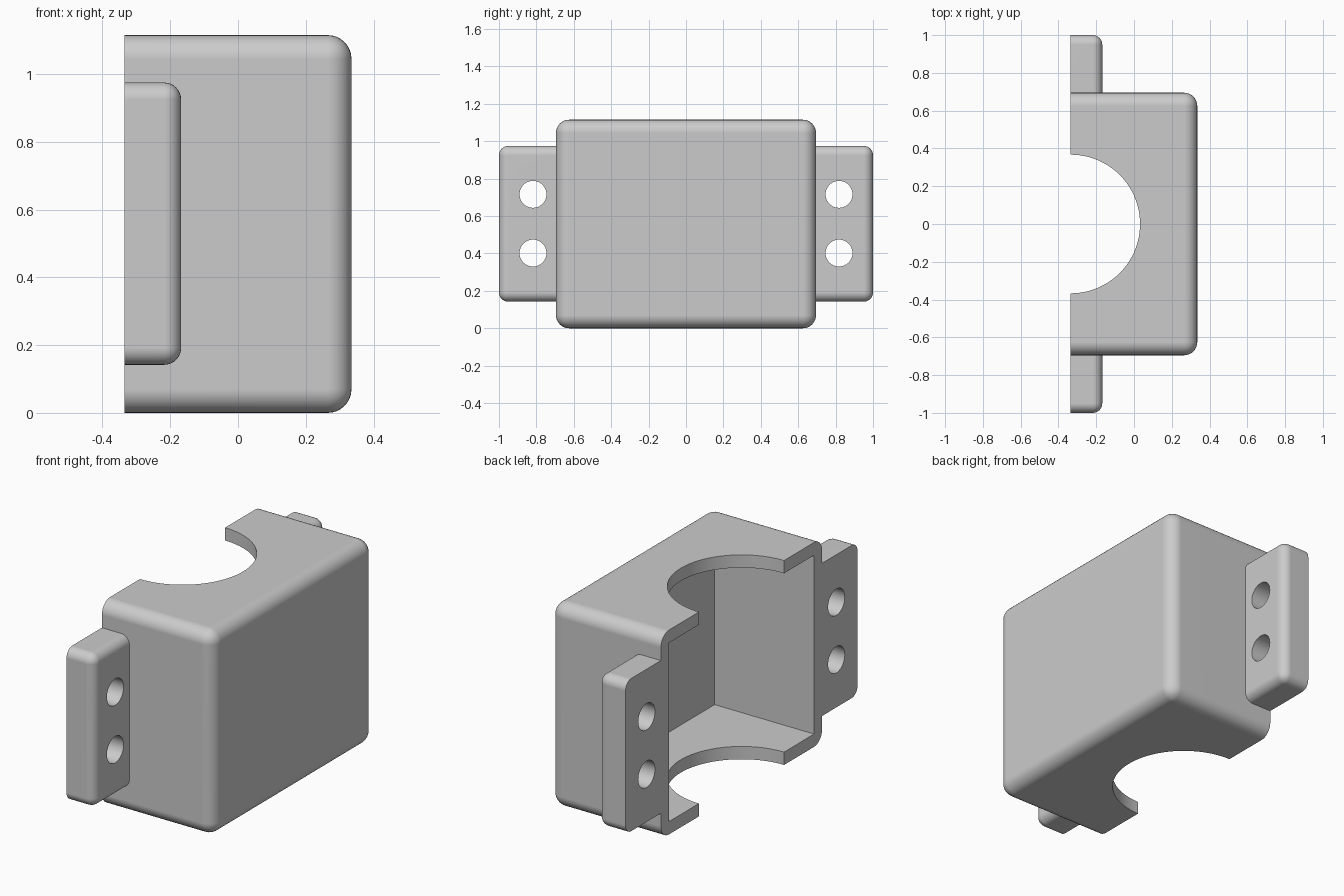
import bpy
import bmesh
import math
from mathutils import Matrix, Vector

default = bpy.data.objects.get("Cube")
if default:
    bpy.data.objects.remove(default, do_unlink=True)

# Overall sizes
BACK, FRONT = -0.335, 0.335
HALF_Y, HEIGHT = 0.695, 1.115
WALL = 0.07

grey = bpy.data.materials.new("light grey")
grey.use_nodes = True
colour = (0.6, 0.6, 0.6, 1)
grey.diffuse_color = colour
grey.node_tree.nodes["Principled BSDF"].inputs["Base Color"].default_value = colour


def to_object(name, bm):
    bmesh.ops.recalc_face_normals(bm, faces=bm.faces)
    mesh = bpy.data.meshes.new(name)
    bm.to_mesh(mesh)
    bm.free()
    mesh.materials.append(grey)
    obj = bpy.data.objects.new(name, mesh)
    bpy.context.collection.objects.link(obj)
    return obj


def box(name, low, high, radius=0, keep_sharp=None):
    """Box between two corners; edges not matched by keep_sharp are rounded."""
    low, high = Vector(low), Vector(high)
    bm = bmesh.new()
    bmesh.ops.create_cube(bm, size=1)
    bmesh.ops.scale(bm, vec=high - low, verts=bm.verts)
    bmesh.ops.translate(bm, vec=(low + high) / 2, verts=bm.verts)
    if radius:
        edges = [e for e in bm.edges if not keep_sharp(e)]
        bmesh.ops.bevel(bm, geom=edges, offset=radius, segments=8,
                        profile=0.5, affect='EDGES', clamp_overlap=True)
    return to_object(name, bm)


def cylinder(name, centre, radius, depth, sides, along_x=False):
    bm = bmesh.new()
    turn = Matrix.Rotation(math.pi / 2, 4, 'Y') if along_x else Matrix()
    bmesh.ops.create_cone(bm, cap_ends=True, segments=sides, radius1=radius,
                          radius2=radius, depth=depth,
                          matrix=Matrix.Translation(centre) @ turn)
    return to_object(name, bm)


def cut(obj, cutters):
    """Subtract the cutters, bake the result and remove the cutters."""
    for c in cutters:
        c.hide_render = True
        mod = obj.modifiers.new("cut", 'BOOLEAN')
        mod.operation, mod.solver, mod.object = 'DIFFERENCE', 'EXACT', c
    graph = bpy.context.evaluated_depsgraph_get()
    mesh = bpy.data.meshes.new_from_object(obj.evaluated_get(graph))
    obj.modifiers.clear()
    obj.data = mesh
    for c in cutters:
        bpy.data.objects.remove(c, do_unlink=True)


def finish(obj):
    bpy.ops.object.select_all(action='DESELECT')
    obj.select_set(True)
    bpy.context.view_layer.objects.active = obj
    bpy.ops.object.shade_smooth_by_angle(angle=math.radians(30))
    mod = obj.modifiers.new("flat_panels", 'WEIGHTED_NORMAL')
    mod.keep_sharp = True


def on_plane(edge, axis, value):
    return all(abs(v.co[axis] - value) < 1e-4 for v in edge.verts)


# Hollow housing, open on one side, with a round bore through top and bottom
housing = box("housing", (BACK, -HALF_Y, 0), (FRONT, HALF_Y, HEIGHT), 0.07,
              lambda e: on_plane(e, 0, BACK))
cavity = box("cavity_cutter", (BACK - 0.2, WALL - HALF_Y, WALL),
             (FRONT - WALL, HALF_Y - WALL, HEIGHT - WALL))
bore = cylinder("bore_cutter", (BACK, 0, HEIGHT / 2), 0.367, 2, 96)
cut(housing, [cavity, bore])
finish(housing)

# Mounting flanges with two screw holes each
for side, label in ((-1, "front"), (1, "back")):
    inner, outer = side * HALF_Y, side * 1.0
    flange = box(label + "_flange",
                 (BACK, min(inner, outer), 0.142),
                 (-0.168, max(inner, outer), 0.975), 0.05,
                 lambda e: on_plane(e, 0, BACK) or on_plane(e, 1, inner))
    holes = [cylinder("hole_cutter", (-0.25, side * 0.818, z), 0.072, 1, 48, True)
             for z in (0.402, 0.716)]
    cut(flange, holes)
    finish(flange)
